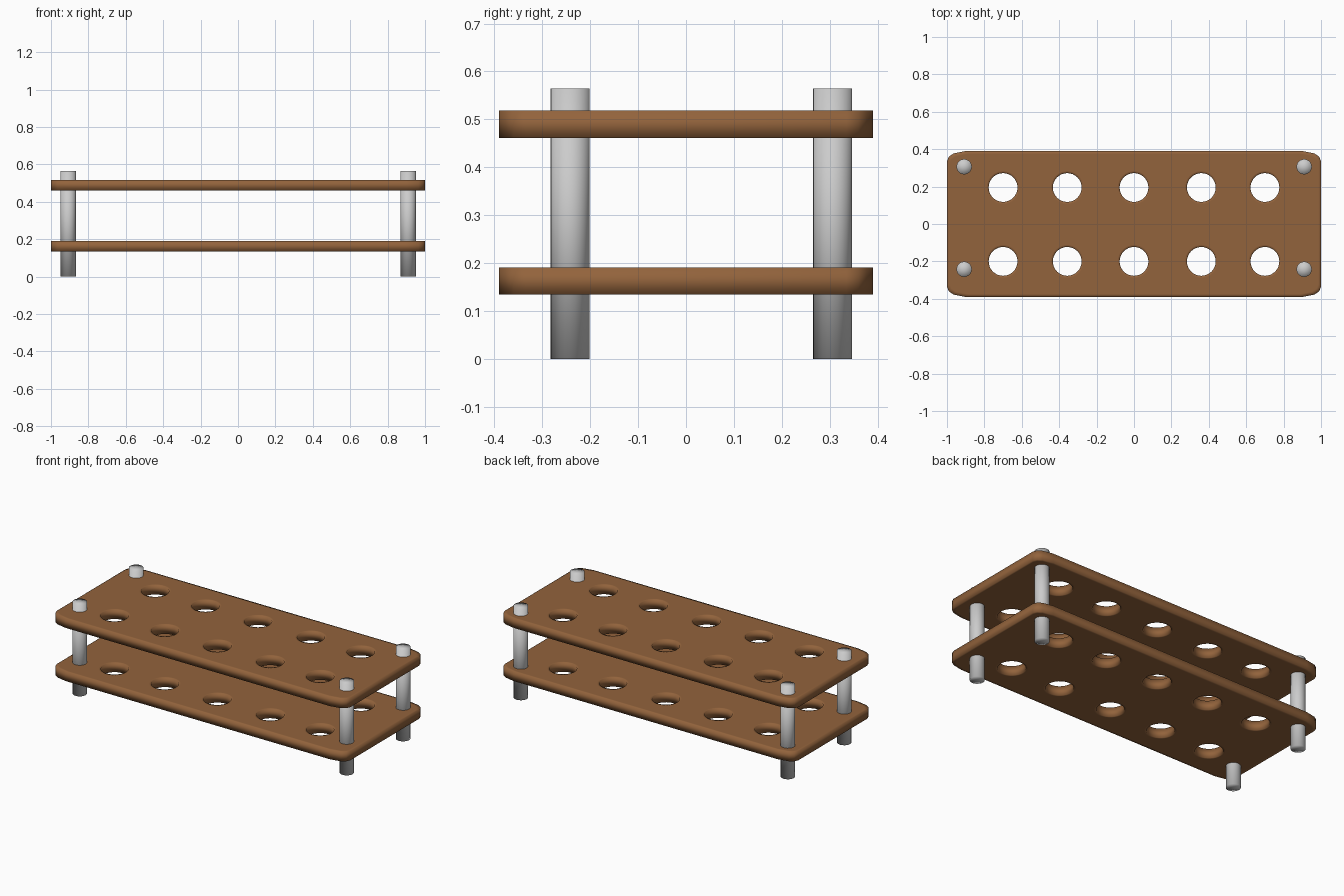
import bpy, bmesh, math

if "Cube" in bpy.data.objects:
    bpy.data.objects.remove(bpy.data.objects["Cube"])

BROWN = bpy.data.materials.new("brown_shelf")
BROWN.diffuse_color = (0.29, 0.125, 0.045, 1)
BROWN.use_nodes = True
BROWN.node_tree.nodes["Principled BSDF"].inputs["Base Color"].default_value = BROWN.diffuse_color

HOLE_X = (-0.70, -0.357, 0.0, 0.36, 0.70)
HOLE_Y = (-0.20, 0.195)
HOLE_R = 0.077


def finish(bm, name, mat=None):
    bmesh.ops.recalc_face_normals(bm, faces=bm.faces[:])
    for f in bm.faces:
        f.smooth = True
    me = bpy.data.meshes.new(name)
    bm.to_mesh(me)
    bm.free()
    if mat:
        me.materials.append(mat)
    ob = bpy.data.objects.new(name, me)
    bpy.context.collection.objects.link(ob)
    return ob


def outline(sx, sy):
    # rounded rectangle, counter-clockwise
    corner = [(1.0, 0.335), (0.99, 0.36), (0.965, 0.377), (0.90, 0.39)]
    pts = []
    for mx, my, order in ((1, 1, 1), (-1, 1, -1), (-1, -1, 1), (1, -1, -1)):
        pts += [(x * mx * sx, y * my * sy) for x, y in corner[::order]]
    return pts


def circle(cx, cy, r, n=32):
    return [(cx + r * math.cos(2 * math.pi * i / n),
             cy + r * math.sin(2 * math.pi * i / n)) for i in range(n)]


def shelf(name, z0, z1):
    bm = bmesh.new()
    # each pair: the real edge and a supporting loop that keeps the top flat
    pairs = [(outline(1, 1), outline(0.985, 0.96))]
    pairs += [(circle(x, y, HOLE_R), circle(x, y, HOLE_R + 0.012))
              for x in HOLE_X for y in HOLE_Y]
    top, bottom = [], []
    for edge, inner in pairs:
        rings = [[bm.verts.new((x, y, z)) for x, y in pts]
                 for pts, z in ((inner, z1), (edge, z1), (edge, z0), (inner, z0))]
        n = len(edge)
        for a, b in zip(rings, rings[1:]):
            for i in range(n):
                j = (i + 1) % n
                bm.faces.new((a[i], a[j], b[j], b[i]))
        for ring, store in ((rings[0], top), (rings[3], bottom)):
            store += [bm.edges.get((ring[i], ring[(i + 1) % n])) for i in range(n)]
    # flat top and underside with the holes left open
    for edges, nz in ((top, 1), (bottom, -1)):
        bmesh.ops.triangle_fill(bm, use_beauty=True, edges=edges, normal=(0, 0, nz))
    return finish(bm, name, BROWN)


def post(name, x, y, r=0.041, h=0.564):
    bm = bmesh.new()
    bmesh.ops.create_cone(bm, cap_ends=True, cap_tris=True, segments=24,
                          radius1=r, radius2=r, depth=h)
    bmesh.ops.translate(bm, verts=bm.verts[:], vec=(x, y, h / 2))
    return finish(bm, name)


# shelves
shelf("lower_shelf", 0.134, 0.191)
shelf("upper_shelf", 0.461, 0.518)

# corner posts
for sx, side in ((-0.908, "left"), (0.91, "right")):
    for sy, end in ((-0.242, "front"), (0.306, "back")):
        post(f"{end}_{side}_post", sx, sy)
